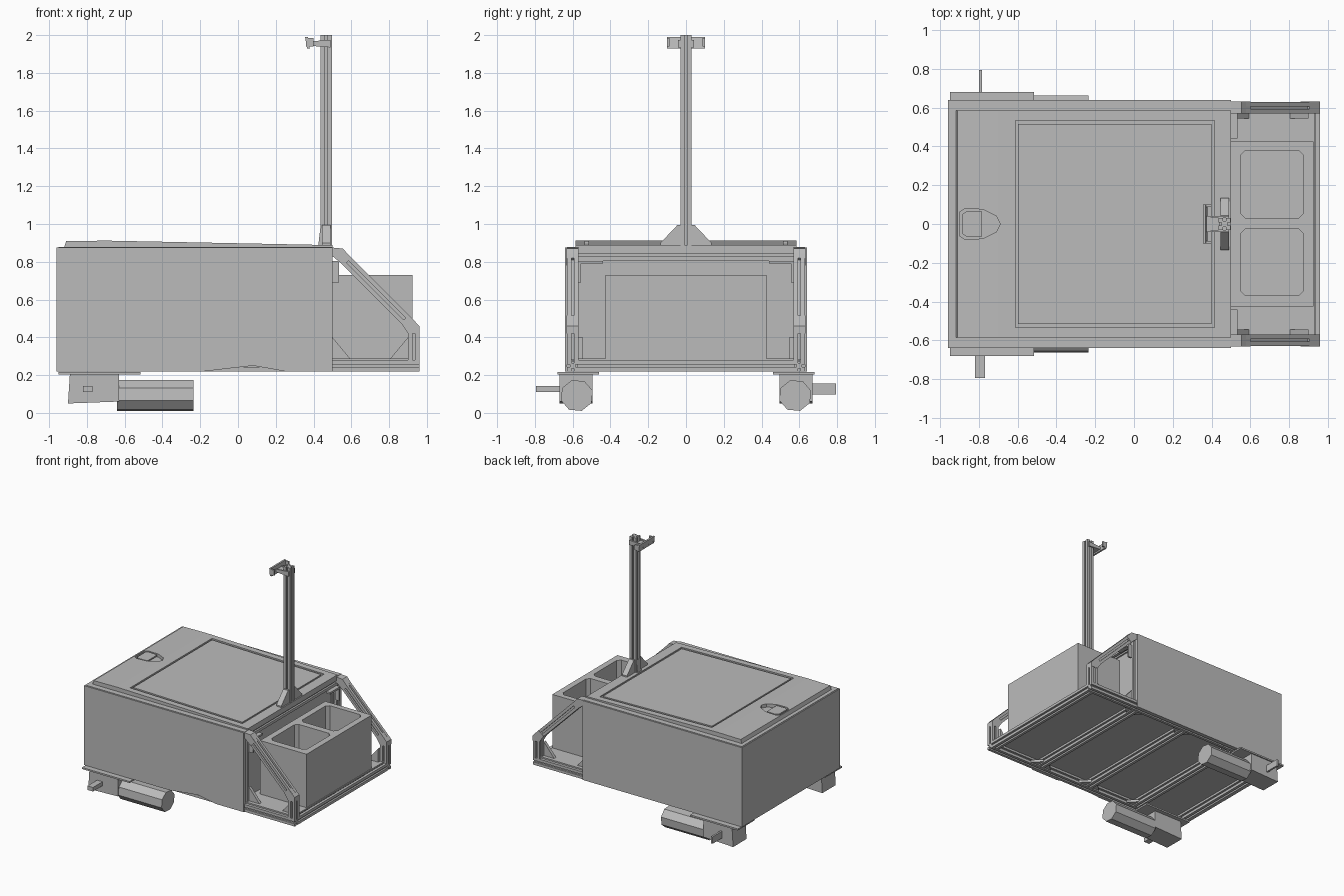
import bpy, bmesh
from math import cos, sin, pi
from mathutils import Vector

if "Cube" in bpy.data.objects:
    bpy.data.objects.remove(bpy.data.objects["Cube"])

GREY = (0.5, 0.5, 0.5, 1)
grey = bpy.data.materials.new("plain grey")
grey.use_nodes = True
grey.diffuse_color = GREY
grey.node_tree.nodes["Principled BSDF"].inputs["Base Color"].default_value = GREY


def prism(name, points, push):
    """Extrude a flat outline of 3D points along a vector."""
    bm = bmesh.new()
    base = bm.faces.new([bm.verts.new(p) for p in points])
    ext = bmesh.ops.extrude_face_region(bm, geom=[base], use_keep_orig=True)
    verts = [g for g in ext["geom"] if isinstance(g, bmesh.types.BMVert)]
    bmesh.ops.translate(bm, verts=verts, vec=Vector(push))
    bmesh.ops.recalc_face_normals(bm, faces=bm.faces)
    mesh = bpy.data.meshes.new(name)
    bm.to_mesh(mesh)
    bm.free()
    mesh.materials.append(grey)
    obj = bpy.data.objects.new(name, mesh)
    bpy.context.collection.objects.link(obj)
    return obj


def box(name, x, y, z):
    pts = [(x[0], y[0], z[0]), (x[1], y[0], z[0]), (x[1], y[1], z[0]), (x[0], y[1], z[0])]
    return prism(name, pts, (0, 0, z[1] - z[0]))


def side_shape(name, xz, y0, y1):
    return prism(name, [(x, y0, z) for x, z in xz], (0, y1 - y0, 0))


def end_shape(name, yz, x0, x1):
    return prism(name, [(x0, y, z) for y, z in yz], (x1 - x0, 0, 0))


def top_shape(name, xy, z0, z1):
    return prism(name, [(x, y, z0) for x, y in xy], (0, 0, z1 - z0))


def slotted_beam(name, start, end, size=0.06):
    """Square profile with a slot in each side, run between two points."""
    start, end = Vector(start), Vector(end)
    d = (end - start).normalized()
    u = Vector((1, 0, 0)) if abs(d.y) > 0.9 else Vector((0, 1, 0))
    v = d.cross(u)
    h, g, deep = size / 2, size / 8, size / 4
    side = [(-h, -h), (-g, -h), (-g, deep - h), (g, deep - h), (g, -h)]
    outline = []
    for _ in range(4):
        outline += [start + u * a + v * b for a, b in side]
        side = [(-b, a) for a, b in side]
    return prism(name, outline, end - start)


def cut(target, cutter):
    mod = target.modifiers.new("cut", "BOOLEAN")
    mod.operation, mod.solver, mod.object = "DIFFERENCE", "EXACT", cutter
    bpy.context.view_layer.update()
    done = bpy.data.meshes.new_from_object(
        target.evaluated_get(bpy.context.evaluated_depsgraph_get()))
    target.modifiers.clear()
    target.data = done
    bpy.data.objects.remove(cutter)


def clipped_rect(x0, x1, y0, y1, c):
    return [(x0 + c, y0), (x1 - c, y0), (x1, y0 + c), (x1, y1 - c),
            (x1 - c, y1), (x0 + c, y1), (x0, y1 - c), (x0, y0 + c)]


# Cabinet walls, roof and floor
side_shape("front_wall", [(-0.96, 0.22), (-0.18, 0.22), (0.08, 0.25), (0.25, 0.22),
                          (0.5, 0.22), (0.5, 0.875), (-0.96, 0.875)], -0.64, -0.63)
box("back_wall", (-0.96, 0.5), (0.63, 0.64), (0.22, 0.875))
box("left_end_wall", (-0.96, -0.95), (-0.63, 0.63), (0.22, 0.875))
box("inner_end_wall", (0.44, 0.45), (-0.6, 0.6), (0.27, 0.86))
box("roof", (-0.95, 0.5), (-0.63, 0.63), (0.862, 0.878))
box("floor", (-0.94, 0.93), (-0.6, 0.6), (0.275, 0.287))

# Base frame
for x in (-0.92, -0.5, -0.02, 0.47, 0.93):
    slotted_beam("cross_beam", (x, -0.575, 0.25), (x, 0.575, 0.25))
slotted_beam("upper_end_beam", (0.47, -0.57, 0.835), (0.47, 0.57, 0.835))

for s in (-1, 1):
    y = 0.6 * s
    slotted_beam("base_rail", (-0.95, y, 0.25), (0.96, y, 0.25))
    slotted_beam("cabinet_post", (0.47, y, 0.28), (0.47, y, 0.865))
    slotted_beam("short_post", (0.93, y, 0.28), (0.93, y, 0.45))
    slotted_beam("slanted_brace", (0.54, y, 0.84), (0.92, y, 0.46))
    # Brace end plates
    a, b = 0.57 * s, 0.632 * s
    side_shape("brace_top_joint", [(0.5, 0.875), (0.555, 0.87), (0.6, 0.82),
                                   (0.56, 0.78), (0.5, 0.83)], a, b)
    side_shape("brace_foot_joint", [(0.86, 0.48), (0.905, 0.515), (0.96, 0.46),
                                    (0.96, 0.42), (0.9, 0.42)], a, b)
    # Corner brackets
    for x0, x1 in ((0.5, 0.6), (0.9, 0.8)):
        side_shape("corner_gusset", [(x0, 0.28), (x1, 0.28), (x0, 0.4)], 0.545 * s, a)
    box("bracket_shelf", (0.5, 0.535), sorted((0.44 * s, a)), (0.79, 0.805))
    box("bracket_leg", (0.5, 0.535), sorted((0.557 * s, a)), (0.69, 0.8))
    for x in (-0.5, -0.02, 0.47):
        for t in (-1, 1):
            top_shape("beam_corner_plate", [(x + 0.03 * t, a), (x + 0.1 * t, a),
                                            (x + 0.03 * t, 0.5 * s)], 0.23, 0.25)

# Sloping lid with a grooved panel and a hand recess
lid = side_shape("lid", [(-0.92, 0.876), (-0.91, 0.909), (-0.7, 0.912), (0.5, 0.888),
                         (0.5, 0.876)], -0.585, 0.585)
cut(lid, side_shape("groove_cutter", [(-0.612, 0.898), (0.415, 0.880), (0.415, 0.93),
                                      (-0.612, 0.93)], -0.535, 0.535))
side_shape("lid_panel", [(-0.598, 0.894), (0.4, 0.876), (0.4, 0.889), (-0.598, 0.909)],
           -0.515, 0.515)
grip = [(-0.9, -0.06), (-0.87, -0.08), (-0.78, -0.075), (-0.71, -0.04), (-0.69, 0),
        (-0.71, 0.04), (-0.78, 0.075), (-0.87, 0.08), (-0.9, 0.06)]
cut(lid, top_shape("grip_cutter", grip, 0.885, 0.95))
top_shape("grip_flap", [(-0.8 + (x + 0.8) * 0.85, y * 0.85) for x, y in grip if x < -0.75],
          0.897, 0.908)

# Crate with two bins
crate = box("crate", (0.5, 0.925), (-0.425, 0.425), (0.288, 0.73))
for y0, y1 in ((-0.37, -0.025), (0.03, 0.38)):
    cut(crate, top_shape("bin_cutter", clipped_rect(0.55, 0.875, y0, y1, 0.025), 0.33, 0.8))

# Mast with foot gussets and a holder at the top
slotted_beam("mast", (0.467, 0, 0.878), (0.467, 0, 2.0))
for s in (-1, 1):
    end_shape("mast_gusset", [(0.03 * s, 0.88), (0.135 * s, 0.88), (0.135 * s, 0.9),
                              (0.045 * s, 0.995), (0.03 * s, 0.995)], 0.445, 0.49)
    side_shape("holder_arm", [(0.36, 1.945), (0.49, 1.935), (0.49, 1.975), (0.36, 1.965)],
               0.03 * s, 0.042 * s)
    box("holder_lip", (0.36, 0.4), sorted((0.088 * s, 0.1 * s)), (1.94, 1.985))
side_shape("mast_front_gusset", [(0.437, 0.885), (0.425, 0.885), (0.437, 0.99)], -0.025, 0.025)
side_shape("holder_plate", [(0.365, 1.93), (0.38, 1.93), (0.37, 1.99), (0.355, 1.99)], -0.1, 0.1)
box("holder_tongue", (0.375, 0.44), (-0.03, 0.03), (1.945, 1.96))

# Casters: mounting plate, housing, long wheel cover and pedal
for s in (-1, 1):
    box("caster_plate", (-0.95, -0.515), sorted((0.46 * s, 0.68 * s)), (0.204, 0.217))
    side_shape("caster_housing", [(-0.9, 0.05), (-0.63, 0.06), (-0.63, 0.206), (-0.89, 0.206)],
               0.495 * s, 0.67 * s)
    ring = [(0.578 * s + 0.088 * cos(k * pi / 4 + 0.3), 0.092 + 0.085 * sin(k * pi / 4 + 0.3))
            for k in range(8)]
    end_shape("wheel_cover", ring, -0.64, -0.235)
box("front_pedal", (-0.82, -0.77), (-0.795, -0.66), (0.11, 0.143))
box("back_pedal", (-0.8, -0.785), (0.66, 0.795), (0.098, 0.155))
